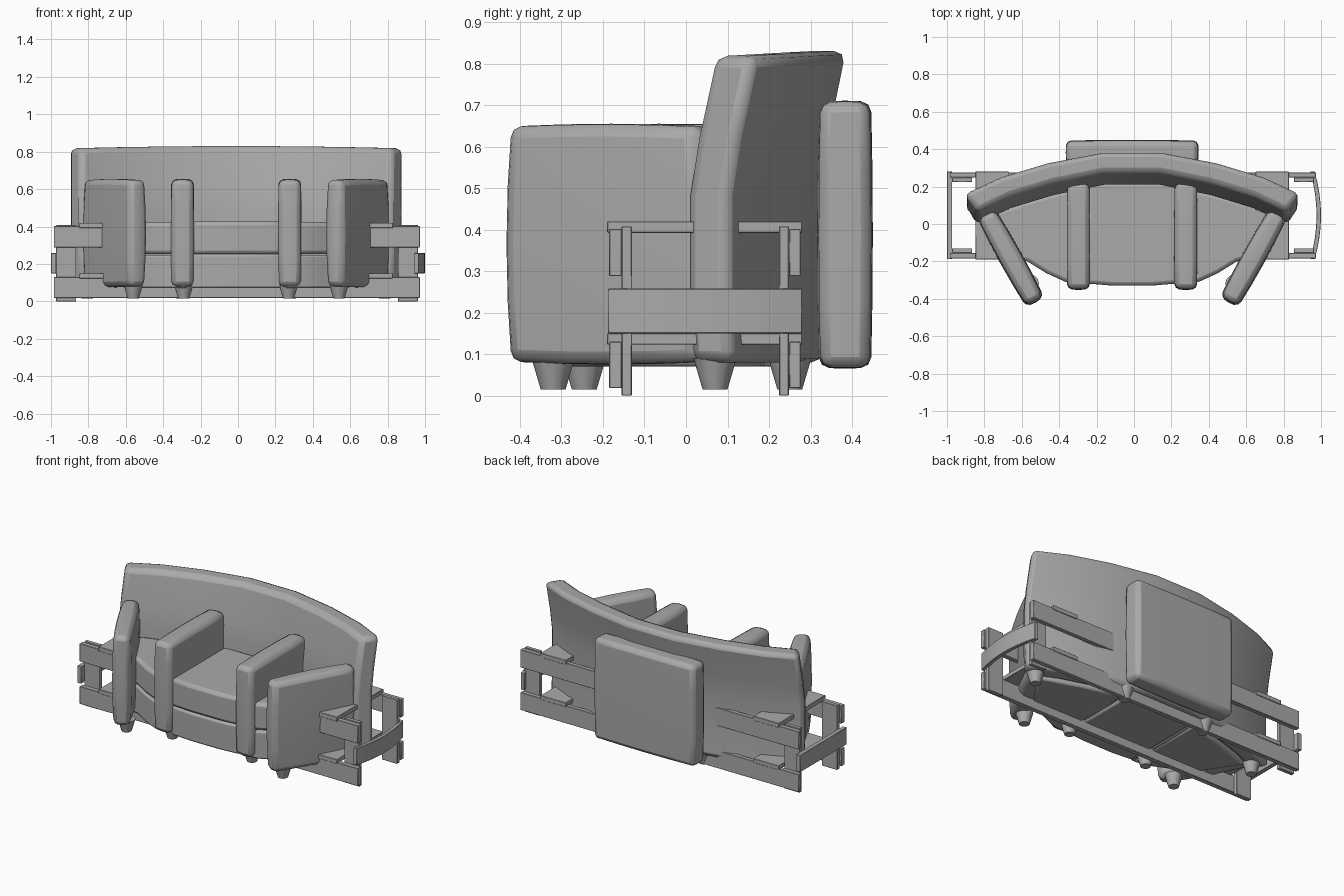
import bpy, bmesh, math
from mathutils import Matrix, Vector

old = bpy.data.objects.get("Cube")
if old:
    bpy.data.objects.remove(old, do_unlink=True)

grey = bpy.data.materials.new("plain_grey")
grey.use_nodes = True
GREY = (0.4, 0.4, 0.4, 1)
grey.diffuse_color = GREY
grey.node_tree.nodes["Principled BSDF"].inputs["Base Color"].default_value = GREY

CX = -0.01  # sofa centre line
SIDES = ((-1, "right"), (1, "left"))


def finish(name, bm, bevel=0.0, segments=2, limit=50):
    bmesh.ops.recalc_face_normals(bm, faces=bm.faces)
    mesh = bpy.data.meshes.new(name)
    bm.to_mesh(mesh)
    bm.free()
    mesh.materials.append(grey)
    obj = bpy.data.objects.new(name, mesh)
    bpy.context.collection.objects.link(obj)
    if bevel:
        mod = obj.modifiers.new("soft_edges", "BEVEL")
        mod.width = bevel
        mod.segments = segments
        mod.limit_method = "ANGLE"
        mod.angle_limit = math.radians(limit)
    bpy.ops.object.select_all(action="DESELECT")
    obj.select_set(True)
    bpy.context.view_layer.objects.active = obj
    bpy.ops.object.shade_smooth_by_angle(angle=math.radians(35))
    return obj


def soft_box(name, center, size, turn=0.0, bulge=(0, 0, 0), bevel=0.025):
    """Padded block whose faces swell outward by the bulge on each axis."""
    bm = bmesh.new()
    bmesh.ops.create_cube(bm, size=2)
    bmesh.ops.subdivide_edges(bm, edges=bm.edges[:], cuts=3, use_grid_fill=True)
    for v in bm.verts:
        p = v.co.copy()
        for a in range(3):
            b, c = p[(a + 1) % 3], p[(a + 2) % 3]
            v.co[a] = p[a] * (size[a] / 2 - bulge[a] * (b * b + c * c) / 2)
    bm.transform(Matrix.Translation(center) @ Matrix.Rotation(turn, 4, "Z"))
    return finish(name, bm, bevel)


def board(name, x0, x1, y0, y1, z0, z1):
    bm = bmesh.new()
    bmesh.ops.create_cube(bm, size=1)
    bm.transform(Matrix.Translation(((x0 + x1) / 2, (y0 + y1) / 2, (z0 + z1) / 2))
                 @ Matrix.Diagonal((x1 - x0, y1 - y0, z1 - z0, 1)))
    return finish(name, bm, 0.002, 1)


def prism(name, outline, z0, z1, bevel):
    bm = bmesh.new()
    face = bm.faces.new([bm.verts.new((x, y, z0)) for x, y in outline])
    up = bmesh.ops.extrude_face_region(bm, geom=[face])["geom"]
    bmesh.ops.translate(bm, vec=(0, 0, z1 - z0),
                        verts=[g for g in up if isinstance(g, bmesh.types.BMVert)])
    return finish(name, bm, bevel)


def loft(name, rings, bevel, segments=2):
    """Skin between matching rings and cap both ends."""
    bm = bmesh.new()
    rows = [[bm.verts.new(p) for p in ring] for ring in rings]
    n = len(rows[0])
    for a, b in zip(rows, rows[1:]):
        for i in range(n):
            bm.faces.new((a[i], a[(i + 1) % n], b[(i + 1) % n], b[i]))
    bm.faces.new(rows[0])
    bm.faces.new(rows[-1])
    return finish(name, bm, bevel, segments)


# Curved backrest, leaning back above the seat
half = [(0.15, 0.21, 0.16, 0.32, 0.83), (0.42, 0.155, 0.45, 0.265, 0.827),
        (0.65, 0.085, 0.70, 0.19, 0.823), (0.83, 0.0, 0.895, 0.1, 0.818)]
stations = [(-a, b, -c, d, e) for a, b, c, d, e in reversed(half)] + half
lean = [(0.08, 0.01), (0.25, 0.0), (0.48, 0.0), (0.62, 0.022), (1.0, 0.065)]
rings = []
for fx, fy, bx, by, top in stations:
    front = [(CX + fx, fy + dy, min(z, top)) for z, dy in lean]
    back = [(CX + bx, by + dy, min(z, top)) for z, dy in reversed(lean)]
    rings.append(front + back)
loft("backrest", rings, 0.028)

# Padded panel behind the backrest
soft_box("rear_panel", (CX, 0.383, 0.388), (0.71, 0.134, 0.645), 0, (0.005, 0.008, 0.005), 0.025)

# Armrests
for s, side in SIDES:
    soft_box(side + "_outer_arm", (CX + s * 0.65, -0.18, 0.365), (0.125, 0.55, 0.58),
             -s * math.radians(29), (0.014, 0.022, 0.012))
    soft_box(side + "_inner_arm", (CX + s * 0.287, -0.065, 0.365), (0.125, 0.575, 0.58),
             0, (0.004, 0.012, 0.01))

# Seat bases and cushions
middle = [(-0.24, 0.22), (-0.24, -0.318), (-0.1, -0.33), (0.1, -0.33), (0.24, -0.318), (0.24, 0.22)]
wing = [(0.26, 0.2), (0.26, -0.325), (0.36, -0.308), (0.46, -0.262), (0.56, -0.2),
        (0.6, -0.19), (0.76, 0.05), (0.5, 0.14)]
for label, z0, z1, soft in (("base", 0.07, 0.252, 0.012), ("cushion", 0.252, 0.428, 0.02)):
    prism("middle_seat_" + label, [(CX + x, y) for x, y in middle], z0, z1, soft)
    for s, side in SIDES:
        prism(side + "_seat_" + label, [(CX + s * x, y) for x, y in wing], z0, z1 - 0.004, soft)

# Tapered feet
for s, side in SIDES:
    for i, (x, y) in enumerate([(0.55, -0.32), (0.28, -0.245), (0.795, 0.07), (0.29, 0.25)]):
        bm = bmesh.new()
        bmesh.ops.create_cone(bm, cap_ends=True, segments=12, radius1=0.03, radius2=0.052, depth=0.075)
        bm.transform(Matrix.Translation((CX + s * x, y, 0.0525)))
        finish(f"{side}_foot_{i + 1}", bm)

# Long planks of the crate frame
for row, y0, y1 in (("front", -0.185, -0.155), ("rear", 0.248, 0.276)):
    board(row + "_lower_plank", -0.985, 0.972, y0, y1, 0.018, 0.13)
    board(row + "_upper_plank", -0.985, 0.972, y0, y1, 0.288, 0.402)

# Posts and cross slats
for s, side in SIDES:
    a, b = sorted((-0.005 + s * 0.86, -0.005 + s * 0.967))
    board(side + "_front_post", a, b, -0.155, -0.13, 0.0, 0.408)
    board(side + "_rear_post", a, b, 0.224, 0.248, 0.0, 0.408)
    a, b = sorted((CX + s * 0.66, CX + s * 0.838))
    board(side + "_lower_slat", a, b, -0.19, 0.28, 0.123, 0.15)
    board(side + "_upper_slat", a, b, -0.19, 0.28, 0.392, 0.42)

# End boards: one straight, one bowed outward
board("right_end_board", -1.0, -0.972, -0.188, 0.28, 0.15, 0.258)
rings = []
for i in range(9):
    t = i / 4 - 1
    x, y = 1.0 - 0.034 * t * t, 0.046 + 0.234 * t
    rings.append([(x - 0.024, y, 0.15), (x, y, 0.15), (x, y, 0.258), (x - 0.024, y, 0.258)])
loft("left_end_board", rings, 0.002, 1)
